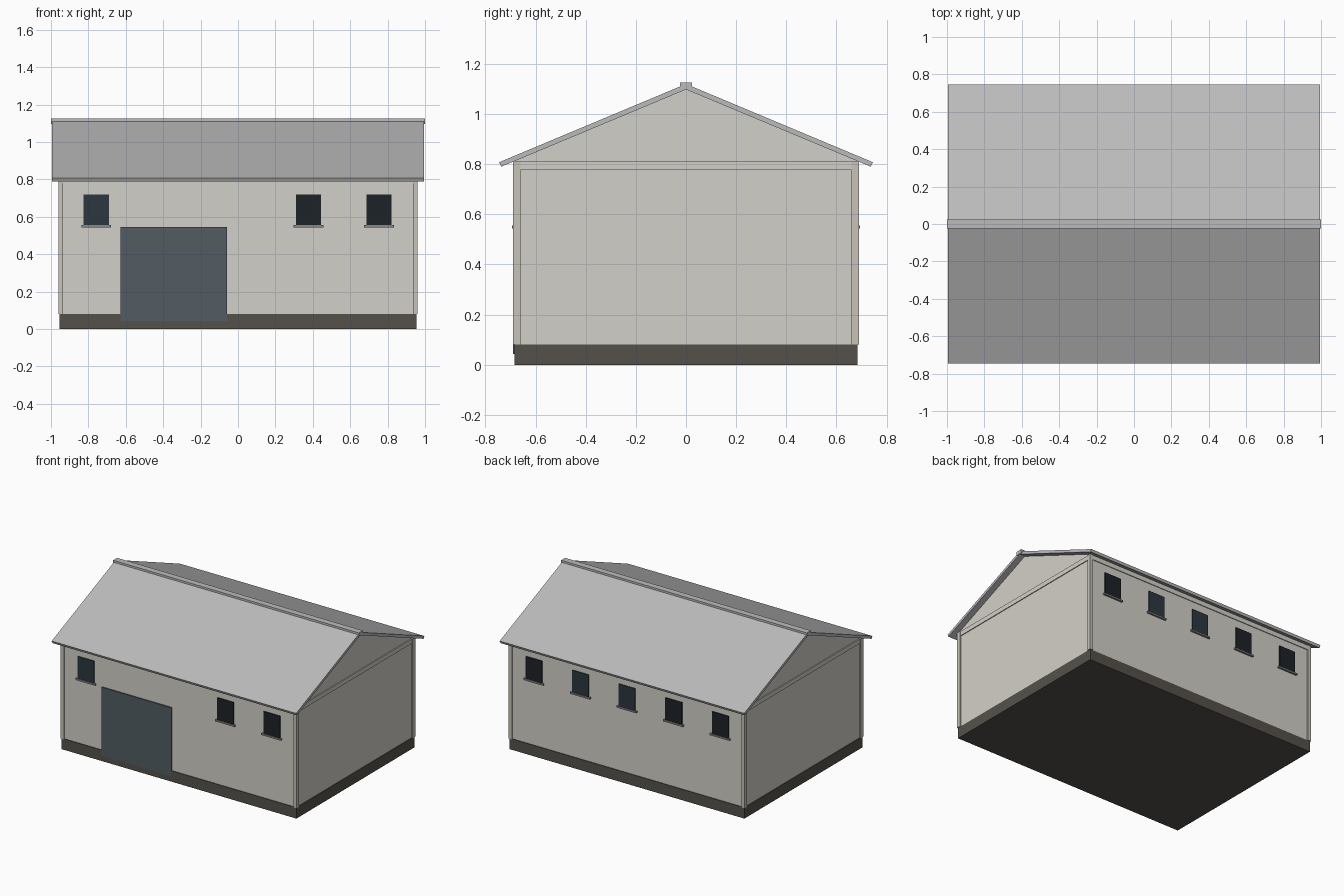
import bpy

if "Cube" in bpy.data.objects:
    bpy.data.objects.remove(bpy.data.objects["Cube"])


def material(name, rgb):
    m = bpy.data.materials.new(name)
    m.diffuse_color = (*rgb, 1)
    m.use_nodes = True
    m.node_tree.nodes["Principled BSDF"].inputs["Base Color"].default_value = m.diffuse_color
    return m


WALL = material("plaster", (0.65, 0.63, 0.58))
TRIM = material("trim", (0.58, 0.55, 0.49))
BASE = material("dark_stone", (0.09, 0.083, 0.07))
ROOF = material("roof_sheet", (0.5, 0.5, 0.5))
DOOR = material("door_steel", (0.085, 0.107, 0.127))
DARK = material("dark_glass", (0.012, 0.016, 0.021))
LIGHT = material("blue_glass", (0.025, 0.037, 0.05))
SILL = material("sill_grey", (0.25, 0.25, 0.24))


def make(name, verts, faces, mat):
    me = bpy.data.meshes.new(name)
    me.from_pydata(verts, [], faces)
    me.materials.append(mat)
    ob = bpy.data.objects.new(name, me)
    bpy.context.collection.objects.link(ob)
    return ob


def prism(name, profile, x0, x1, mat):
    """Extrude a counter-clockwise (y, z) profile along x."""
    n = len(profile)
    verts = [(x, y, z) for x in (x0, x1) for y, z in profile]
    faces = [list(range(n))[::-1], list(range(n, 2 * n))]
    faces += [(i, (i + 1) % n, n + (i + 1) % n, n + i) for i in range(n)]
    return make(name, verts, faces, mat)


def box(name, x0, x1, y0, y1, z0, z1, mat):
    y0, y1 = sorted((y0, y1))
    x0, x1 = sorted((x0, x1))
    return prism(name, [(y0, z0), (y1, z0), (y1, z1), (y0, z1)], x0, x1, mat)


# Plinth and gabled wall body
box("plinth", -0.955, 0.955, -0.685, 0.685, 0, 0.08, BASE)
prism("walls", [(-0.68, 0.08), (0.68, 0.08), (0.68, 0.815), (0, 1.1), (-0.68, 0.815)],
      -0.95, 0.95, WALL)

# Corner boards and eave bands
for sx in (-1, 1):
    for sy in (-1, 1):
        box("corner_board", sx * 0.935, sx * 0.96, sy * 0.66, sy * 0.69, 0.08, 0.81, TRIM)
    box("gable_band", sx * 0.94, sx * 0.956, -0.66, 0.66, 0.777, 0.81, WALL)
for sy in (-1, 1):
    box("eave_band", -0.935, 0.935, sy * 0.67, sy * 0.686, 0.777, 0.81, WALL)

# Roof slopes and ridge cap
slope = [(0, 1.098), (0.737, 0.79), (0.745, 0.808), (0, 1.12)]
prism("roof_back", slope, -0.995, 0.995, ROOF)
prism("roof_front", [(-y, z) for y, z in reversed(slope)], -0.995, 0.995, ROOF)
box("ridge_cap", -1, 1, -0.023, 0.023, 1.097, 1.125, ROOF)

# Sliding door
box("door", -0.628, -0.06, -0.67, -0.69, 0.043, 0.545, DOOR)


# Windows with sills
def window(x, side, glass):
    box("window", x - 0.067, x + 0.067, side * 0.67, side * 0.687, 0.555, 0.718, glass)
    box("window_sill", x - 0.08, x + 0.08, side * 0.67, side * 0.694, 0.544, 0.556, SILL)


for x, glass in ((-0.758, LIGHT), (0.377, DARK), (0.755, DARK)):
    window(x, -1, glass)
for i, glass in enumerate((DARK, DARK, LIGHT, LIGHT, DARK)):
    window((i - 2) * 0.379, 1, glass)
